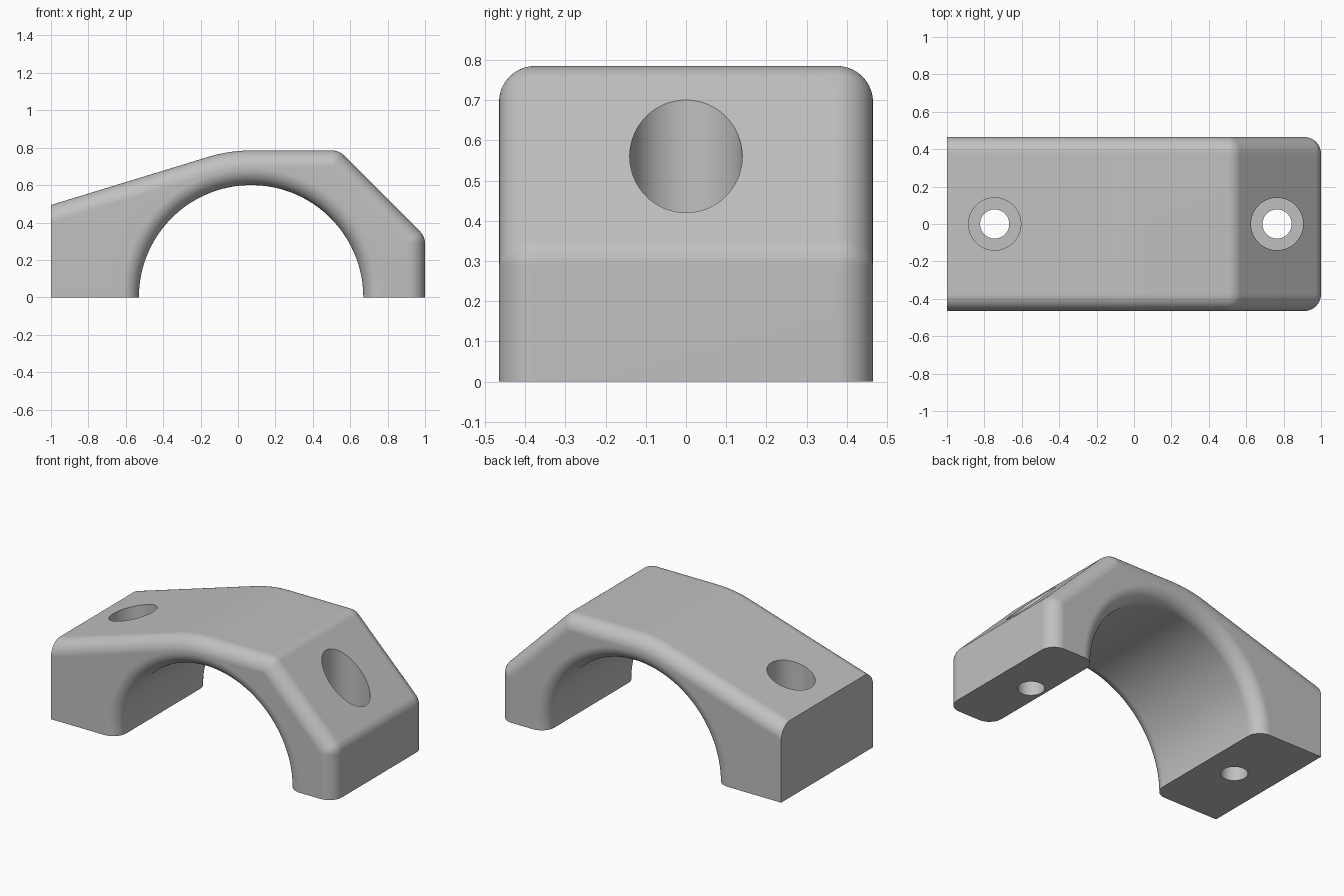
import bpy
import bmesh
from math import sin, cos, tan, pi, radians

if "Cube" in bpy.data.objects:
    bpy.data.objects.remove(bpy.data.objects["Cube"])

HALF_WIDTH = 0.465
FILLET = 0.09
ARCH_X, ARCH_R, CROWN_R = 0.07, 0.6, 0.785
SLOPE = radians(17)
STEPS = 10

grey = bpy.data.materials.new("plain grey")
grey.use_nodes = True
grey.diffuse_color = (0.53, 0.53, 0.53, 1)
grey.node_tree.nodes["Principled BSDF"].inputs["Base Color"].default_value = grey.diffuse_color


def arc(cx, cz, radius, start, end, count):
    """Points on an arc in the XZ plane."""
    angles = [start + (end - start) * i / count for i in range(count + 1)]
    return [(cx + radius * cos(a), cz + radius * sin(a)) for a in angles]


def profile(inset):
    """Clamp outline; the end face and the feet stay put while the rest is inset."""
    crown = CROWN_R - inset
    corner = FILLET - inset
    left_z = crown / cos(SLOPE) - (1 + ARCH_X) * tan(SLOPE)
    points = [(-1, 0), (-1, left_z)]
    points += arc(ARCH_X, 0, crown, pi / 2 + SLOPE, pi / 2, 10)
    points += arc(0.503, CROWN_R - FILLET, corner, pi / 2, pi / 4, 8)
    points += arc(1 - FILLET, 0.288, corner, pi / 4, 0, 8)
    points += [(1 - inset, 0)]
    points += arc(ARCH_X, 0, ARCH_R + inset, 0, pi, 72)
    return points


# Clamp body: lofted outline with rounded side edges
turns = [i / STEPS * pi / 2 for i in range(STEPS + 1)]
half = [(HALF_WIDTH - FILLET + FILLET * sin(t), FILLET * (1 - cos(t))) for t in turns]
layers = [(-y, d) for y, d in reversed(half)] + half

bm = bmesh.new()
rings = [[bm.verts.new((x, y, z)) for x, z in profile(d)] for y, d in layers]
for a, b in zip(rings, rings[1:]):
    for i in range(len(a)):
        j = (i + 1) % len(a)
        bm.faces.new((a[i], a[j], b[j], b[i]))
bm.faces.new(rings[0])
bm.faces.new(rings[-1])
bmesh.ops.remove_doubles(bm, verts=bm.verts, dist=1e-5)
bmesh.ops.recalc_face_normals(bm, faces=bm.faces)
mesh = bpy.data.meshes.new("clamp_body")
bm.to_mesh(mesh)
bm.free()
body = bpy.data.objects.new("clamp_body", mesh)
bpy.context.collection.objects.link(body)
mesh.materials.append(grey)


def drill(x, radius, bottom):
    """Cut a vertical round hole from the given height up."""
    top = 1.2
    bpy.ops.mesh.primitive_cylinder_add(vertices=64, radius=radius, depth=top - bottom,
                                        location=(x, 0, (top + bottom) / 2))
    cutter = bpy.context.object
    cutter.name = "hole_cutter"
    cutter.hide_render = True
    cutter.data.materials.append(grey)
    cut = body.modifiers.new("hole", 'BOOLEAN')
    cut.operation = 'DIFFERENCE'
    cut.solver = 'EXACT'
    cut.object = cutter
    bpy.context.view_layer.objects.active = body
    bpy.ops.object.modifier_apply(modifier=cut.name)
    bpy.data.objects.remove(cutter)


# Counterbored bolt holes
for hole_x in (-0.745, 0.765):
    drill(hole_x, 0.14, 0.26)
    drill(hole_x, 0.078, -0.2)

# Smooth shading with crisp edges
bpy.ops.object.select_all(action='DESELECT')
body.select_set(True)
bpy.context.view_layer.objects.active = body
bpy.ops.object.shade_smooth_by_angle(angle=radians(30))
weighted = body.modifiers.new("flat_face_normals", 'WEIGHTED_NORMAL')
weighted.keep_sharp = True
